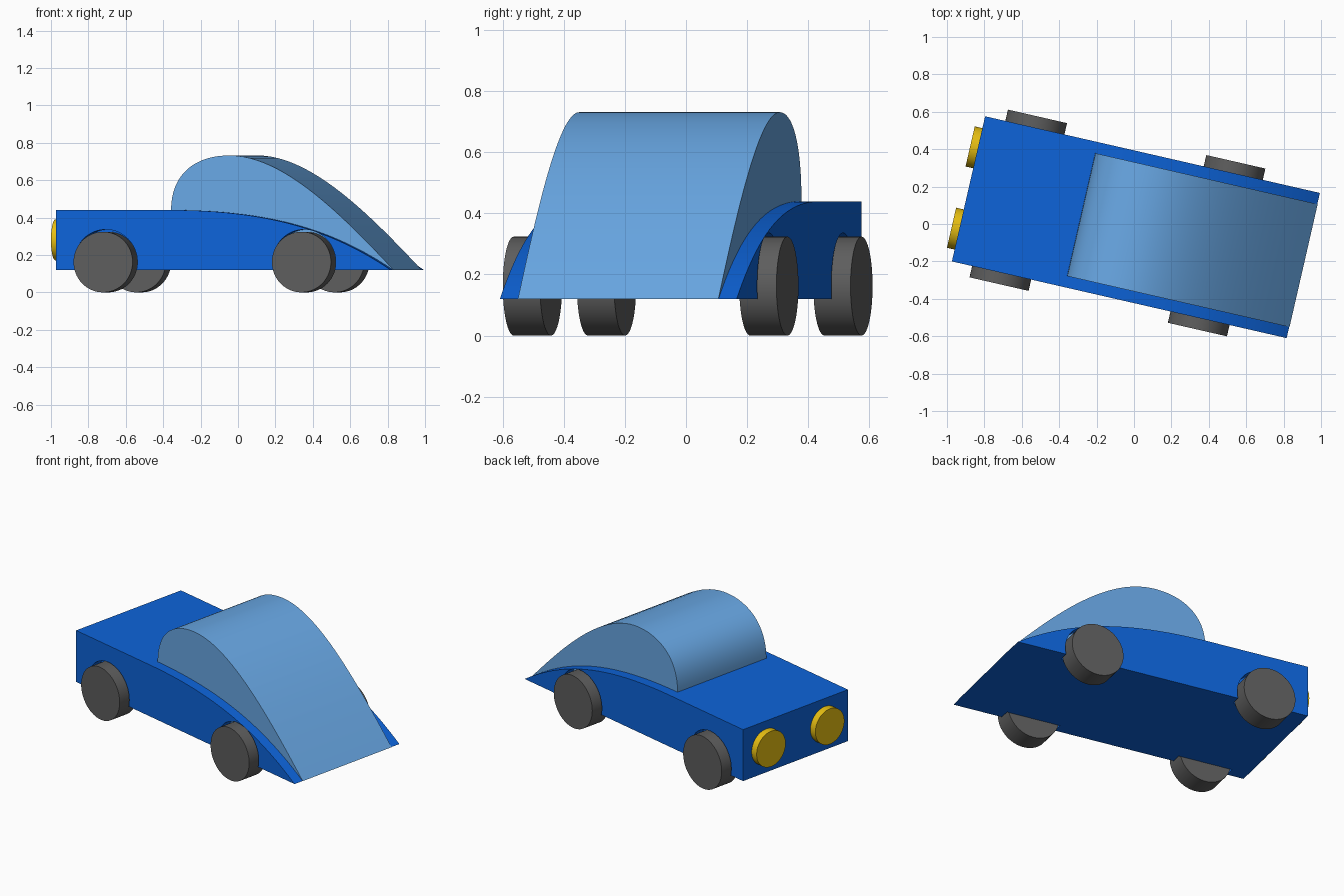
import bpy, bmesh, math
from mathutils import Matrix, Vector
from mathutils.geometry import interpolate_bezier

cube = bpy.data.objects.get("Cube")
if cube:
    bpy.data.objects.remove(cube, do_unlink=True)

# The whole car is turned slightly about the vertical axis
PLACE = Matrix.Translation((0.01, -0.017, 0)) @ Matrix.Rotation(math.radians(-12.9), 4, "Z")
BASE, DECK, TAIL, NOSE, CABIN_START = 0.12, 0.44, 0.918, -0.918, -0.30
HALF_WIDTH, CABIN_HALF = 0.398, 0.337
WHEEL_R, WHEEL_INNER, WHEEL_OUTER = 0.162, 0.335, 0.46


def material(name, color):
    m = bpy.data.materials.new(name)
    m.use_nodes = True
    m.diffuse_color = (*color, 1)
    m.node_tree.nodes["Principled BSDF"].inputs["Base Color"].default_value = (*color, 1)
    return m


blue = material("body_blue", (0.004, 0.127, 0.70))
light_blue = material("cabin_light_blue", (0.14, 0.39, 0.78))
grey = material("wheel_grey", (0.11, 0.11, 0.11))
yellow = material("lamp_yellow", (0.80, 0.52, 0.006))


def finish(name, bm, mat):
    bmesh.ops.recalc_face_normals(bm, faces=bm.faces)
    bm.transform(PLACE)
    mesh = bpy.data.meshes.new(name)
    bm.to_mesh(mesh)
    bm.free()
    mesh.materials.append(mat)
    obj = bpy.data.objects.new(name, mesh)
    bpy.context.collection.objects.link(obj)
    return obj


def smooth(obj):
    bpy.ops.object.select_all(action="DESELECT")
    obj.select_set(True)
    bpy.context.view_layer.objects.active = obj
    bpy.ops.object.shade_smooth_by_angle(angle=math.radians(30))


def curve(start, handle_a, handle_b, end, steps=25):
    pts = [Vector((x, 0, z)) for x, z in (start, handle_a, handle_b, end)]
    return [(p.x, p.z) for p in interpolate_bezier(*pts, steps)]


def extrude_profile(name, profile, half, mat):
    bm = bmesh.new()
    face = bm.faces.new([bm.verts.new((x, -half, z)) for x, z in profile])
    new = bmesh.ops.extrude_face_region(bm, geom=[face])["geom"]
    verts = [v for v in new if isinstance(v, bmesh.types.BMVert)]
    bmesh.ops.translate(bm, verts=verts, vec=(0, 2 * half, 0))
    return finish(name, bm, mat)


def cylinder(name, radius, start, end, axis, mat):
    start, end = Vector(start), Vector(end)
    bm = bmesh.new()
    matrix = Matrix.Translation((start + end) / 2) @ Matrix.Rotation(math.pi / 2, 4, axis)
    bmesh.ops.create_cone(bm, cap_ends=True, segments=64, radius1=radius, radius2=radius,
                          depth=(end - start).length, matrix=matrix)
    return finish(name, bm, mat)


# Body: flat deck running into a tail that curves down to the base
tail = curve((CABIN_START, DECK), (0.25, DECK), (0.60, 0.33), (TAIL, BASE))
body = extrude_profile("body", [(NOSE, BASE), (NOSE, DECK)] + tail, HALF_WIDTH, blue)

# Wheels, each in a slightly larger wheel well
for end_name, x in (("front", -0.645), ("rear", 0.443)):
    for side_name, s in (("near", -1), ("far", 1)):
        inner = (x, s * WHEEL_INNER, WHEEL_R)
        well = cylinder("well_cutter", WHEEL_R + 0.012, inner, (x, s * 0.5, WHEEL_R), "X", blue)
        well.hide_render = True
        bpy.context.view_layer.objects.active = body
        cut = body.modifiers.new("wheel_well", "BOOLEAN")
        cut.operation, cut.solver, cut.object = "DIFFERENCE", "EXACT", well
        bpy.ops.object.modifier_apply(modifier=cut.name)
        bpy.data.objects.remove(well, do_unlink=True)
        wheel = cylinder(f"{end_name}_{side_name}_wheel", WHEEL_R, inner,
                         (x, s * WHEEL_OUTER, WHEEL_R), "X", grey)
        smooth(wheel)
smooth(body)

# Cabin: rounded windscreen, then a long slope to the tail
crown = (0.02, 0.732)
roof = curve((CABIN_START, DECK), (CABIN_START, 0.64), (-0.16, crown[1]), crown)
roof += curve(crown, (0.32, crown[1]), (0.65, 0.40), (TAIL + 0.002, BASE))[1:]
smooth(extrude_profile("cabin", roof, CABIN_HALF, light_blue))

# Headlights
for side_name, s in (("near", -1), ("far", 1)):
    y, z = s * 0.223, 0.28
    smooth(cylinder(f"{side_name}_headlight", 0.11, (NOSE + 0.02, y, z),
                    (NOSE - 0.042, y, z), "Y", yellow))
